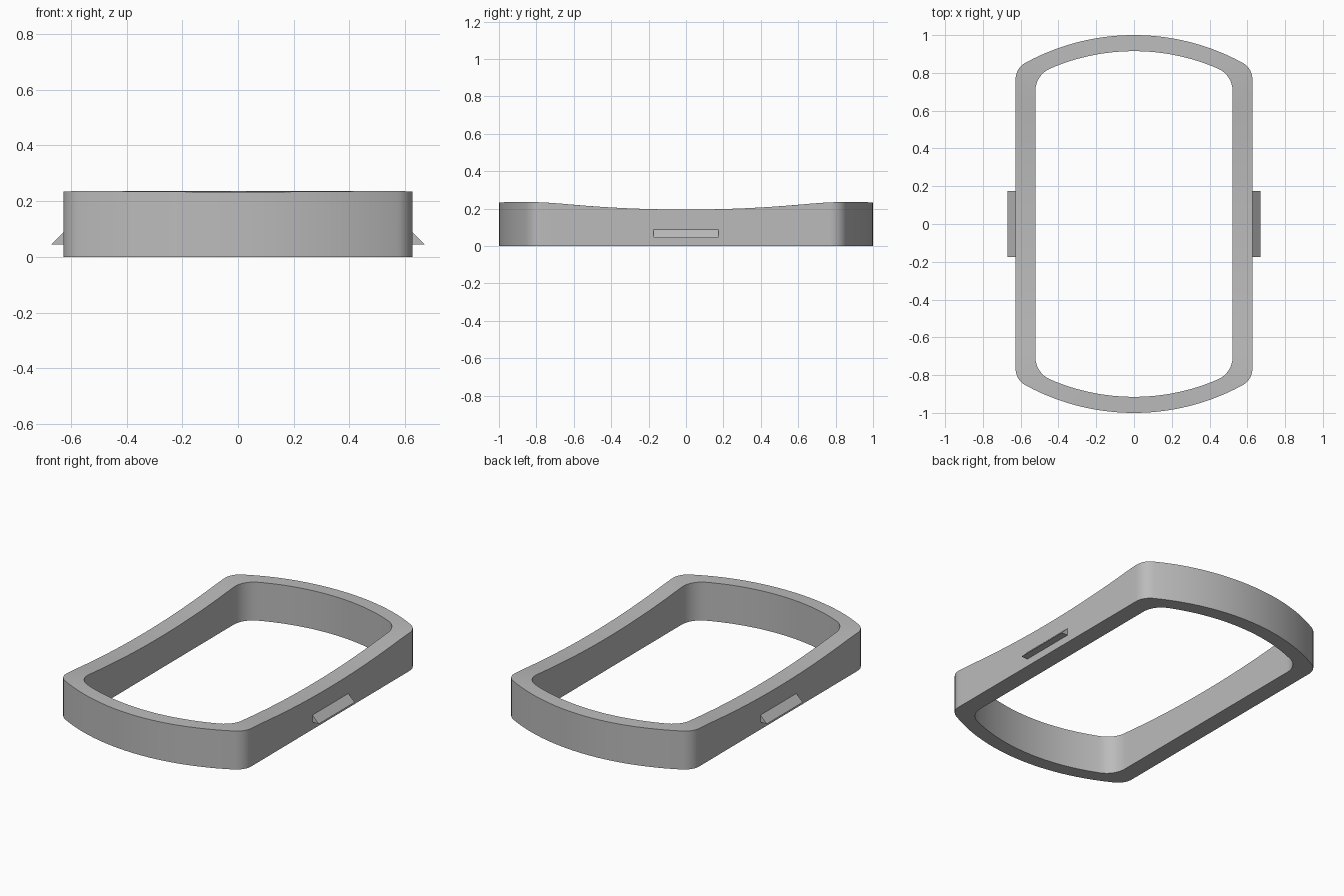
import bpy, bmesh, math

cube = bpy.data.objects.get("Cube")
if cube:
    bpy.data.objects.remove(cube, do_unlink=True)

GREY = (0.5, 0.5, 0.5, 1)
grey = bpy.data.materials.new("plain grey")
grey.use_nodes = True
grey.diffuse_color = GREY
grey.node_tree.nodes["Principled BSDF"].inputs["Base Color"].default_value = GREY


def finish(name, bm):
    bmesh.ops.recalc_face_normals(bm, faces=bm.faces)
    mesh = bpy.data.meshes.new(name)
    bm.to_mesh(mesh)
    bm.free()
    mesh.materials.append(grey)
    obj = bpy.data.objects.new(name, mesh)
    bpy.context.collection.objects.link(obj)
    bpy.ops.object.select_all(action='DESELECT')
    obj.select_set(True)
    bpy.context.view_layer.objects.active = obj
    bpy.ops.object.shade_smooth_by_angle(angle=math.radians(30))
    return obj


def outline(half_width, half_length, end_radius, corner):
    """Closed loop: straight sides, rounded corners and bowed ends."""
    centre = half_length - end_radius
    cx = half_width - corner
    cy = centre + math.sqrt((end_radius - corner) ** 2 - cx ** 2)
    tangent = math.atan2(cy - centre, cx)
    quarter = [(half_width, cy * i / 16) for i in range(16)]
    for i in range(12):
        a = tangent * i / 12
        quarter.append((cx + corner * math.cos(a), cy + corner * math.sin(a)))
    for i in range(25):
        a = tangent + (math.pi / 2 - tangent) * i / 24
        quarter.append((end_radius * math.cos(a), centre + end_radius * math.sin(a)))
    half = quarter + [(-x, y) for x, y in reversed(quarter[:-1])]
    return half + [(x, -y) for x, y in reversed(half[1:-1])]


def top_height(y):
    """Dished in the middle, easing over a crest near each end."""
    y, bend, crest, rise = abs(y), 0.65, 0.88, 0.0717
    if y < bend:
        return 0.195 + rise * y * y
    slope = 2 * rise * bend
    t = y - bend
    return 0.195 + rise * bend ** 2 + slope * t - slope * t * t / (2 * (crest - bend))


# Ring frame with an open centre
bm = bmesh.new()
outer = outline(0.627, 1.0, 1.2, 0.10)
inner = outline(0.522, 0.915, 1.115, 0.13)
rings = []
for loop, on_top in ((outer, False), (outer, True), (inner, True), (inner, False)):
    rings.append([bm.verts.new((x, y, top_height(y) if on_top else 0)) for x, y in loop])
count = len(outer)
for r in range(4):
    a, b = rings[r], rings[(r + 1) % 4]
    for i in range(count):
        j = (i + 1) % count
        bm.faces.new((a[i], a[j], b[j], b[i]))
finish("ring_frame", bm)

# Wedge-shaped side clips, flat underneath
for name, side in (("left_clip", 1), ("right_clip", -1)):
    bm = bmesh.new()
    section = [(0.62, 0.045), (0.67, 0.045), (0.627, 0.088), (0.62, 0.088)]
    front, back = [[bm.verts.new((side * x, y, z)) for x, z in section]
                   for y in (-0.174, 0.174)]
    bm.faces.new(front)
    bm.faces.new(back)
    for i in range(4):
        j = (i + 1) % 4
        bm.faces.new((front[i], front[j], back[j], back[i]))
    finish(name, bm)
